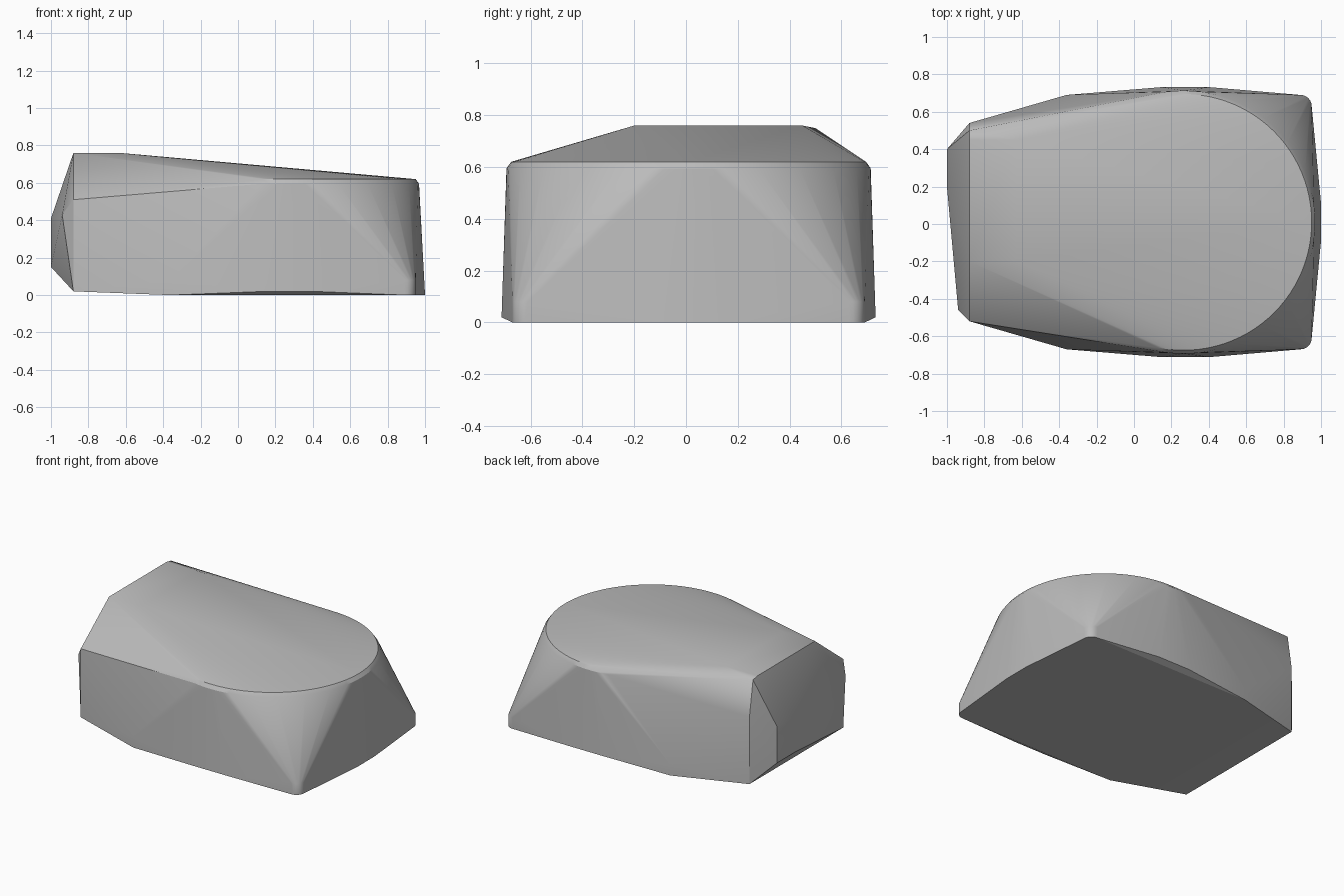
import bpy
import bmesh
from math import cos, sin, pi, radians

cube = bpy.data.objects.get("Cube")
if cube:
    bpy.data.objects.remove(cube, do_unlink=True)

MID = 0.01  # y of the near-symmetry plane


def ring(cx, cy, r, z, n):
    return [(cx + r * cos(2 * pi * i / n), cy + r * sin(2 * pi * i / n), z) for i in range(n)]


def both(x, y, z):
    return [(x, MID + s * y, z) for s in (-1, 1)]


points = []

# Round top rim with a narrow bevel below it
points += ring(0.265, MID, 0.685, 0.62, 96)
points += ring(0.265, MID, 0.703, 0.595, 96)

# Rounded lower corners at the wide end
for side in (-1, 1):
    for z in (0, 0.08):
        points += ring(0.89, MID + side * 0.62, 0.06, z, 24)

# Bulging end wall and side walls
points += both(1.0, 0.1, 0) + both(0.995, 0.1, 0.08)
points += both(-0.36, 0.68, 0) + both(-0.36, 0.68, 0.08)
points += both(0.15, 0.722, 0.02) + both(0.4, 0.722, 0.02)

# Raised ridge at the narrow end
points += [(x, y, 0.76) for x in (-0.88, -0.63) for y in (-0.2, 0.45)]
points += [(-0.88, 0.5, 0.75)]

# Faceted narrow end
points += both(-0.88, 0.53, 0.02)
points += [(-0.88, -0.52, 0.51), (-0.88, 0.54, 0.5), (-0.94, -0.46, 0.43)]
points += [(-1.0, y, z) for y in (0.2, 0.4) for z in (0.15, 0.41)]

# Wrap the control points in one convex body
bm = bmesh.new()
for p in points:
    bm.verts.new(p)
hull = bmesh.ops.convex_hull(bm, input=bm.verts[:], use_existing_faces=False)
spare = {g for g in hull["geom_interior"] + hull["geom_unused"] if isinstance(g, bmesh.types.BMVert)}
bmesh.ops.delete(bm, geom=list(spare), context='VERTS')
bmesh.ops.dissolve_limit(bm, angle_limit=radians(0.5), verts=bm.verts[:], edges=bm.edges[:])
bmesh.ops.recalc_face_normals(bm, faces=bm.faces[:])

mesh = bpy.data.meshes.new("body")
bm.to_mesh(mesh)
bm.free()
body = bpy.data.objects.new("body", mesh)
bpy.context.collection.objects.link(body)

# Plain grey material
grey = bpy.data.materials.new("grey")
grey.use_nodes = True
colour = (0.5, 0.5, 0.5, 1)
grey.diffuse_color = colour
grey.node_tree.nodes["Principled BSDF"].inputs["Base Color"].default_value = colour
mesh.materials.append(grey)

bpy.ops.object.select_all(action='DESELECT')
body.select_set(True)
bpy.context.view_layer.objects.active = body
bpy.ops.object.shade_smooth_by_angle(angle=radians(25))
